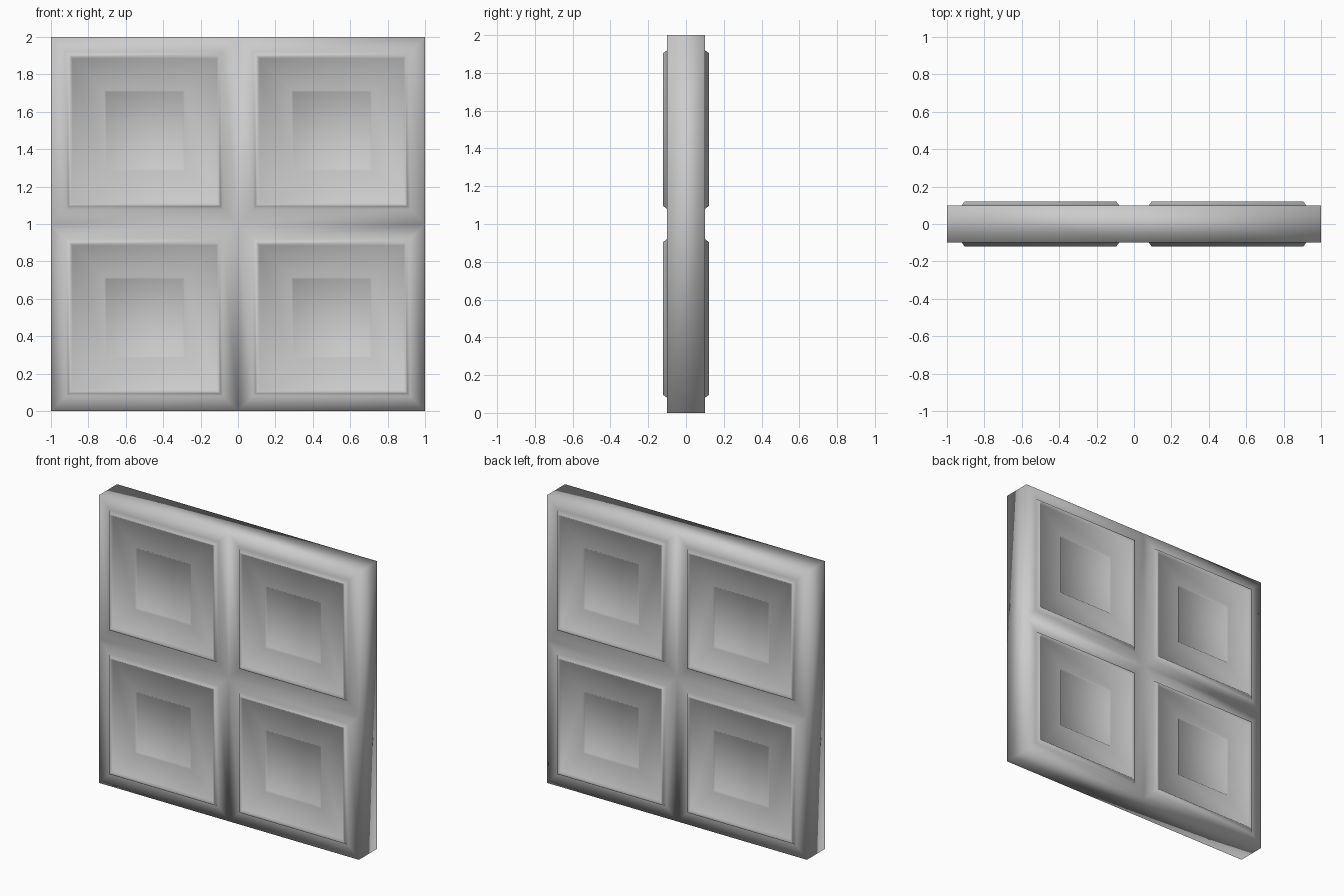
import bpy
import bmesh

if "Cube" in bpy.data.objects:
    bpy.data.objects.remove(bpy.data.objects["Cube"])

# Stepped pocket profile of one quarter: (half size, distance from mid plane)
PROFILE = [(0.50, 0.100), (0.42, 0.100), (0.405, 0.121), (0.395, 0.121),
           (0.385, 0.110), (0.215, 0.110), (0.205, 0.100)]
CORNERS = [(-1, -1), (1, -1), (1, 1), (-1, 1)]

bm = bmesh.new()


def add_quarter(cx, cz, side):
    """Nested square rings closed by a flat floor."""
    rings = [[bm.verts.new((cx + sx * h, side * d, cz + sz * h))
              for sx, sz in CORNERS] for h, d in PROFILE]
    for a, b in zip(rings, rings[1:]):
        for i in range(4):
            j = (i + 1) % 4
            bm.faces.new((a[i], a[j], b[j], b[i]))
    bm.faces.new(rings[-1])


# Four pockets on the front and on the back
for side in (-1, 1):
    for cx in (-0.5, 0.5):
        for cz in (0.5, 1.5):
            add_quarter(cx, cz, side)

# Outer edge of the slab, two faces per side
outline = [(-1, 0), (0, 0), (1, 0), (1, 1), (1, 2), (0, 2), (-1, 2), (-1, 1)]
for (x0, z0), (x1, z1) in zip(outline, outline[1:] + outline[:1]):
    bm.faces.new([bm.verts.new(p) for p in
                  ((x0, -0.1, z0), (x1, -0.1, z1), (x1, 0.1, z1), (x0, 0.1, z0))])

# Weld shared edges and shade smooth throughout
bmesh.ops.remove_doubles(bm, verts=bm.verts, dist=0.0005)
bmesh.ops.recalc_face_normals(bm, faces=bm.faces)
for f in bm.faces:
    f.smooth = True

mesh = bpy.data.meshes.new("window_panel")
bm.to_mesh(mesh)
bm.free()
bpy.context.collection.objects.link(bpy.data.objects.new("window_panel", mesh))
